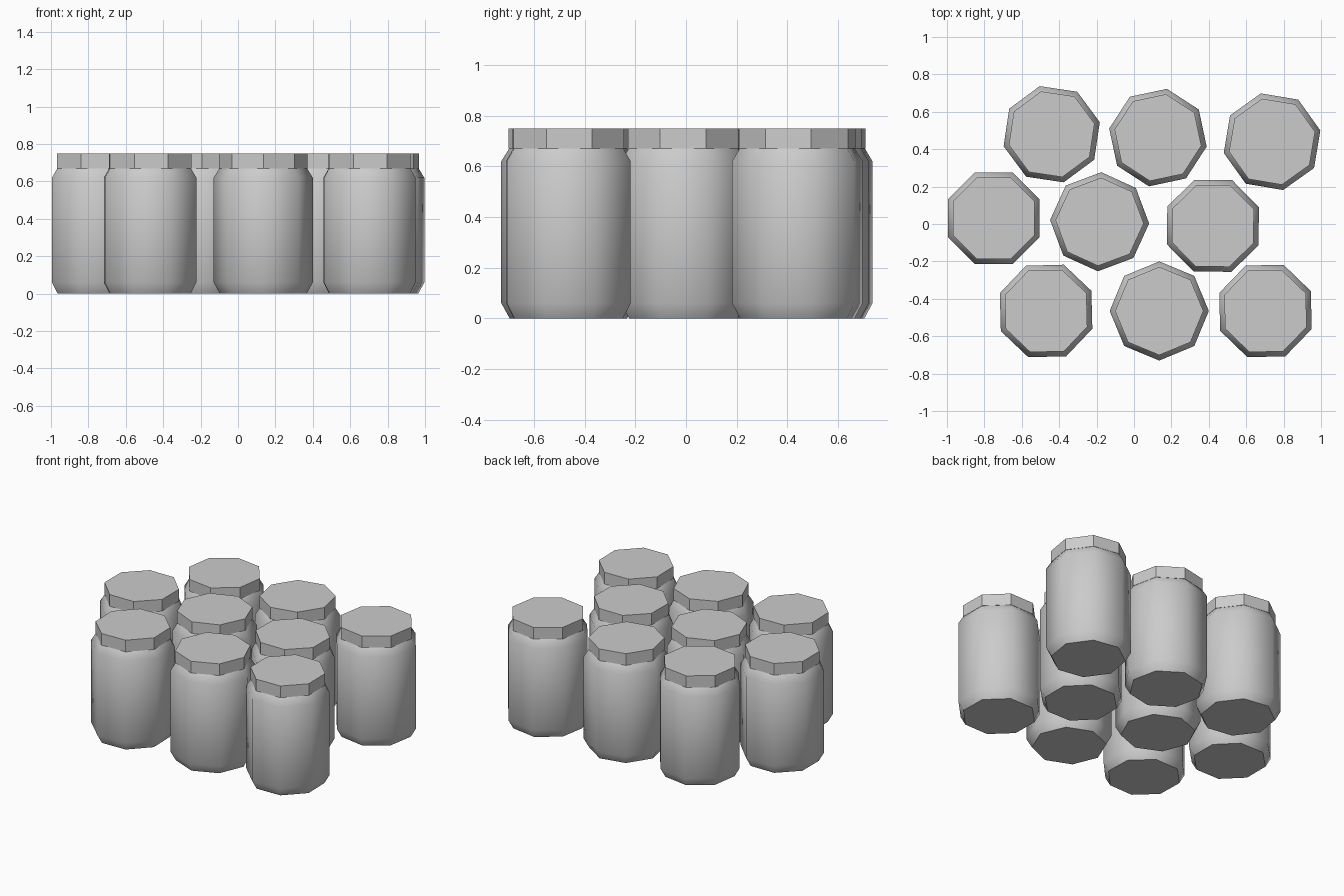
import bpy, bmesh, math

if "Cube" in bpy.data.objects:
    bpy.data.objects.remove(bpy.data.objects["Cube"])

R = 0.265       # jar body corner radius
SIDES = 8


def lathe(name, profile, x, y, turn, smooth_angle):
    """Revolve (radius, z) profile into a closed eight-sided solid."""
    bm = bmesh.new()
    rings = []
    for r, z in profile:
        rings.append([bm.verts.new((r * math.cos(2 * math.pi * i / SIDES),
                                    r * math.sin(2 * math.pi * i / SIDES), z))
                      for i in range(SIDES)])
    for a, b in zip(rings, rings[1:]):
        for i in range(SIDES):
            j = (i + 1) % SIDES
            bm.faces.new((a[i], a[j], b[j], b[i]))
    bm.faces.new(rings[0][::-1])
    bm.faces.new(rings[-1])
    mesh = bpy.data.meshes.new(name)
    bm.to_mesh(mesh)
    bm.free()
    ob = bpy.data.objects.new(name, mesh)
    bpy.context.collection.objects.link(ob)
    ob.location = (x, y, 0)
    ob.rotation_euler.z = math.radians(turn)
    bpy.ops.object.select_all(action='DESELECT')
    ob.select_set(True)
    bpy.context.view_layer.objects.active = ob
    bpy.ops.object.shade_smooth_by_angle(angle=math.radians(smooth_angle))
    return ob


# Jar body with tapered foot and shoulder; flat screw lid
body = [(0.232, 0), (R, 0.06), (R, 0.62), (0.234, 0.67)]
lid = [(0.236, 0.67), (0.236, 0.75)]

# Jar placement: x, y, turn in degrees
jars = [
    (-0.47, -0.465, 24), (0.135, -0.465, 0), (0.703, -0.465, 23.5),      # front row
    (-0.75, 0.03, 22.5), (-0.184, 0.012, -2), (0.422, -0.01, 22),        # middle row
    (-0.44, 0.48, 14), (0.128, 0.462, -10.5), (0.738, 0.44, 13),         # back row
]
for n, (x, y, turn) in enumerate(jars, 1):
    lathe(f"jar_body_{n}", body, x, y, turn, 50)
    lathe(f"jar_lid_{n}", lid, x, y, turn, 30)
